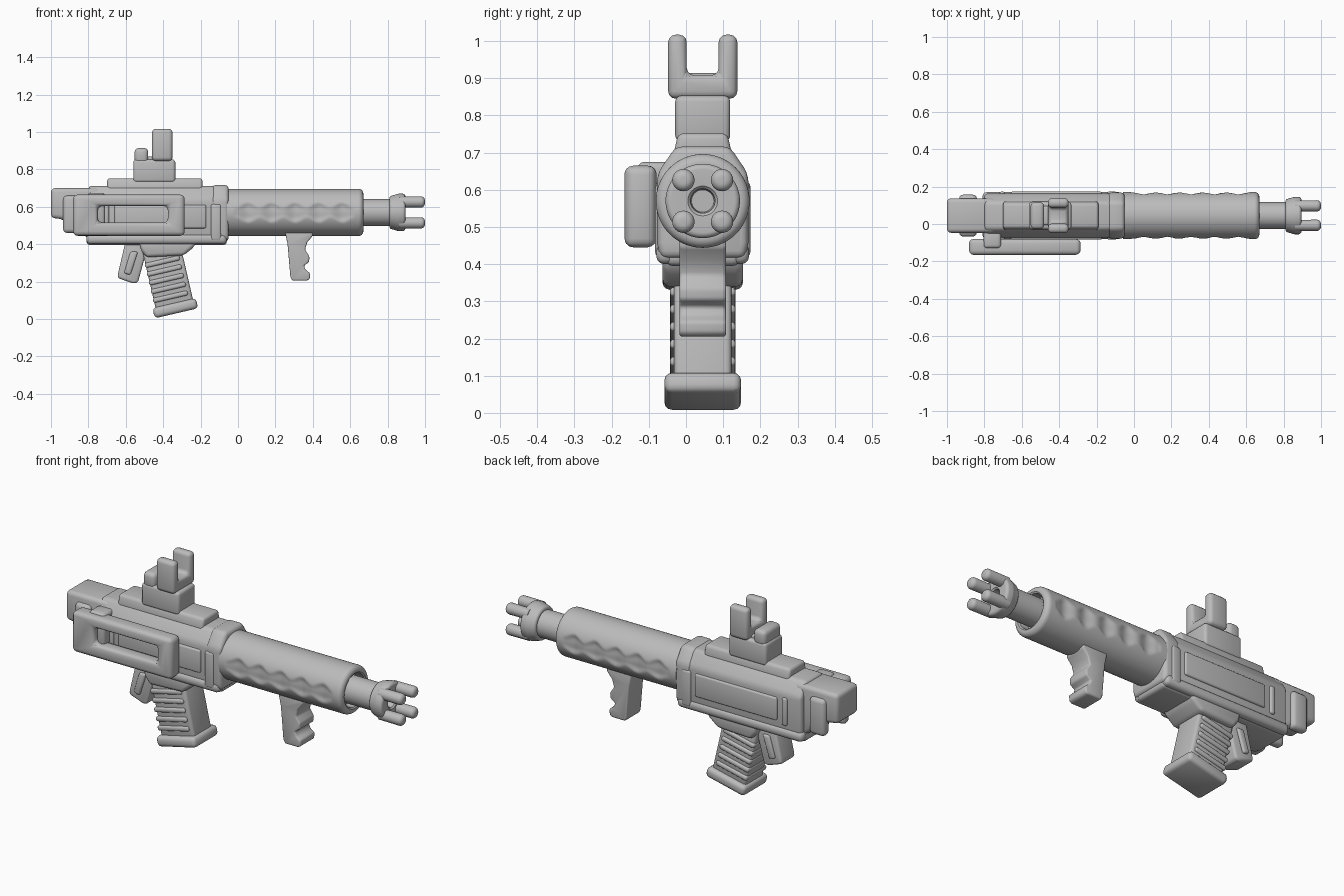
import bpy, bmesh, math
from mathutils import Matrix, Vector

cube = bpy.data.objects.get("Cube")
if cube:
    bpy.data.objects.remove(cube, do_unlink=True)

MID = 0.045      # y of the long axis
AXIS_Z = 0.57    # height of the barrel axis
parts, cutters = [], []

grey = bpy.data.materials.new("plain grey")
grey.use_nodes = True
grey.diffuse_color = (0.5, 0.5, 0.5, 1)
grey.node_tree.nodes["Principled BSDF"].inputs["Base Color"].default_value = (0.5, 0.5, 0.5, 1)


def finish(name, bm, bevel=0.0, seg=3):
    bmesh.ops.recalc_face_normals(bm, faces=bm.faces[:])
    me = bpy.data.meshes.new(name)
    bm.to_mesh(me)
    bm.free()
    me.materials.append(grey)
    ob = bpy.data.objects.new(name, me)
    bpy.context.collection.objects.link(ob)
    if bevel:
        mod = ob.modifiers.new("round", "BEVEL")
        mod.width, mod.segments, mod.limit_method = bevel, seg, "ANGLE"
        mod.angle_limit = math.radians(25)
    parts.append(ob)
    return ob


def prism(name, outline, lo, hi, bevel=0.015, along="y"):
    """Extrude an xz outline along y, or a yz outline along x; y is measured from the axis."""
    bm = bmesh.new()
    rows = []
    for d in (lo, hi):
        rows.append([bm.verts.new((a, MID + d, b) if along == "y" else (d, MID + a, b))
                     for a, b in outline])
    bm.faces.new(rows[0])
    bm.faces.new(rows[1])
    n = len(outline)
    for i in range(n):
        j = (i + 1) % n
        bm.faces.new((rows[0][i], rows[0][j], rows[1][j], rows[1][i]))
    return finish(name, bm, bevel)


def box(name, x, y, z, bevel=0.015):
    return prism(name, [(x[0], z[0]), (x[1], z[0]), (x[1], z[1]), (x[0], z[1])], y[0], y[1], bevel)


def tilted(name, centre, size, angle, bevel=0.015):
    bm = bmesh.new()
    m = (Matrix.Translation((centre[0], MID, centre[1])) @ Matrix.Rotation(math.radians(angle), 4, "Y")
         @ Matrix.Diagonal((*size, 1)))
    bmesh.ops.create_cube(bm, size=1, matrix=m)
    return finish(name, bm, bevel)


def lathe(name, profile, y=0, z=0, n=64, shape=lambda x, a, r: r):
    """Spin an (x, radius) profile around the barrel axis."""
    bm = bmesh.new()
    rings = []
    for x, r in profile:
        ring = []
        for i in range(n):
            a = math.tau * i / n
            q = shape(x, a, r)
            ring.append(bm.verts.new((x, MID + y + q * math.cos(a), AXIS_Z + z + q * math.sin(a))))
        rings.append(ring)
    for p, q in zip(rings, rings[1:]):
        for i in range(n):
            j = (i + 1) % n
            bm.faces.new((p[i], p[j], q[j], q[i]))
    bm.faces.new(rings[0])
    bm.faces.new(rings[-1])
    return finish(name, bm)


def cut(ob, cutter):
    parts.remove(cutter)
    cutters.append(cutter)
    cutter.hide_render = True
    mod = ob.modifiers.new("cut", "BOOLEAN")
    mod.object, mod.solver = cutter, "EXACT"
    ob.modifiers.move(len(ob.modifiers) - 1, 0)


def arc(x, r, rad, a0, a1, k=6):
    return [(x + rad * math.cos(math.radians(a0 + (a1 - a0) * i / k)),
             r + rad * math.sin(math.radians(a0 + (a1 - a0) * i / k))) for i in range(k + 1)]


# Handguard with a row of finger dents down each side
def dents(x, a, r):
    if r < 0.12 or not -0.01 < x < 0.62:
        return r
    side = math.asin(abs(math.sin(a)))
    wave = 0.5 - 0.5 * math.cos(math.tau * (x + 0.01) / 0.126)
    fall = max(0, 1 - (side / (0.2 + 0.22 * wave)) ** 4)
    return r - 0.016 * fall * (0.25 + 0.75 * wave)


tube = [(-0.06 + i * 0.01, 0.126) for i in range(71)]
lathe("handguard", [(-0.06, 0.09)] + tube + arc(0.645, 0.101, 0.025, 90, 0)
      + [(0.67, 0.095), (0.665, 0.088), (0.62, 0.085)], n=96, shape=dents)

# Barrel and four-pronged muzzle
lathe("barrel", [(0.6, 0.072), (0.83, 0.072)])
lathe("muzzle_cup", [(0.81, 0.06)] + arc(0.825, 0.075, 0.015, 180, 100) + arc(0.86, 0.08, 0.02, 115, 90)
      + arc(0.88, 0.085, 0.015, 90, 0) + [(0.892, 0.04), (0.885, 0.033), (0.84, 0.03)])
for sy in (-1, 1):
    for sz in (-1, 1):
        lathe("muzzle_prong", [(0.86, 0.029)] + arc(0.978, 0.009, 0.021, 90, 0), sy * 0.052, sz * 0.056, 24)

# Receiver: eight-sided body, raised top rail, lower rails and front collar
body = [(-0.11, 0.42), (0.11, 0.42), (0.118, 0.46), (0.118, 0.64), (0.07, 0.712),
        (-0.07, 0.712), (-0.118, 0.64), (-0.118, 0.46)]
receiver = prism("receiver", body, -0.80, -0.06, 0.018, "x")
collar = [(a * 1.04, 0.565 + (b - 0.565) * 1.03) for a, b in body]
prism("front_collar", collar, -0.14, -0.05, 0.02, "x")
prism("top_rail", [(-0.08, 0.69), (0.08, 0.69), (0.066, 0.752), (-0.066, 0.752)], -0.70, -0.19, 0.015, "x")
box("receiver_floor", (-0.81, -0.06), (-0.10, 0.10), (0.395, 0.46), 0.02)
for s in (-1, 1):
    lo, hi = sorted((s * 0.07, s * 0.125))
    box("lower_rail", (-0.81, -0.06), (lo, hi), (0.40, 0.455), 0.022)
    lo, hi = sorted((s * 0.09, s * 0.128))
    box("side_panel", (-0.66, -0.17), (lo, hi), (0.485, 0.61), 0.01)
    box("panel_stop", (-0.72, -0.69), (lo, hi), (0.47, 0.62), 0.01)
    lo, hi = sorted((s * 0.08, s * 0.128))
    box("collar_clip", (-0.145, -0.09), (lo, hi), (0.42, 0.615), 0.012)

# Rear block with a lug on each side
prism("rear_block", [(-1.0, 0.54), (-0.94, 0.535), (-0.80, 0.43), (-0.74, 0.43), (-0.74, 0.70), (-1.0, 0.70)],
      -0.092, 0.092, 0.022)
for s in (-1, 1):
    lo, hi = sorted((s * 0.06, s * 0.112))
    box("rear_lug", (-0.935, -0.84), (lo, hi), (0.46, 0.66), 0.022)

# Folded side frame on its hinge
frame = box("side_frame", (-0.882, -0.285), (-0.21, -0.125), (0.445, 0.665), 0.024)
cut(frame, box("frame_window_cutter", (-0.75, -0.375), (-0.3, -0.05), (0.515, 0.605), 0))
box("frame_hinge", (-0.805, -0.71), (-0.175, -0.08), (0.50, 0.675), 0.018)

# Sights
box("sight_base", (-0.56, -0.335), (-0.074, 0.074), (0.73, 0.853), 0.016)
box("rear_sight", (-0.553, -0.48), (-0.072, 0.072), (0.83, 0.914), 0.022)
box("sight_bridge", (-0.5, -0.44), (-0.05, 0.05), (0.82, 0.868), 0.01)
fork = box("front_sight_fork", (-0.46, -0.35), (-0.093, 0.093), (0.845, 1.017), 0.02)
cut(fork, box("fork_gap_cutter", (-0.6, -0.2), (-0.043, 0.043), (0.908, 1.1), 0))

# Rear grip with trigger
prism("rear_grip", [(-0.60, 0.42), (-0.49, 0.42), (-0.49, 0.36), (-0.535, 0.195), (-0.56, 0.19),
                    (-0.645, 0.22), (-0.64, 0.25)], -0.06, 0.06, 0.018)
for s in (-1, 1):
    lo, hi = sorted((s * 0.04, s * 0.072))
    prism("grip_pad", [(-0.575, 0.36), (-0.535, 0.36), (-0.575, 0.235), (-0.61, 0.245)], lo, hi, 0.01)

# Magazine, leaning forward, with ribs and a floor plate
LEAN = -13
down = Vector((math.sin(math.radians(-LEAN)), -math.cos(math.radians(LEAN))))
top = Vector((-0.405, 0.36))
tilted("magazine", top + down * 0.13, (0.205, 0.155, 0.34), LEAN)
prism("magazine_well", [(-0.53, 0.42), (-0.22, 0.42), (-0.235, 0.385), (-0.29, 0.34), (-0.49, 0.33),
                        (-0.52, 0.37)], -0.108, 0.108, 0.02)
for i in range(5):
    tilted("magazine_rib", top + down * (0.055 + 0.048 * i) + Vector((-0.012, 0)), (0.19, 0.176, 0.026), LEAN, 0.01)
tilted("magazine_floor", top + down * 0.31, (0.238, 0.206, 0.056), LEAN, 0.02)

# Front grip with a wavy finger edge
prism("front_grip", [(0.25, 0.47), (0.40, 0.47), (0.40, 0.445), (0.37, 0.41), (0.358, 0.37), (0.382, 0.335),
                     (0.38, 0.305), (0.352, 0.285), (0.362, 0.262), (0.386, 0.245), (0.384, 0.215),
                     (0.37, 0.205), (0.29, 0.205), (0.28, 0.225), (0.265, 0.40)], -0.063, 0.063, 0.016)

# Bake the modifiers, drop the cutters and shade smooth
bpy.context.view_layer.update()
graph = bpy.context.evaluated_depsgraph_get()
baked = [bpy.data.meshes.new_from_object(ob.evaluated_get(graph)) for ob in parts]
for ob, me in zip(parts, baked):
    ob.modifiers.clear()
    ob.data = me
for c in cutters:
    bpy.data.objects.remove(c, do_unlink=True)
bpy.ops.object.select_all(action="DESELECT")
for ob in parts:
    ob.select_set(True)
bpy.context.view_layer.objects.active = parts[0]
bpy.ops.object.shade_smooth_by_angle(angle=math.radians(35))
